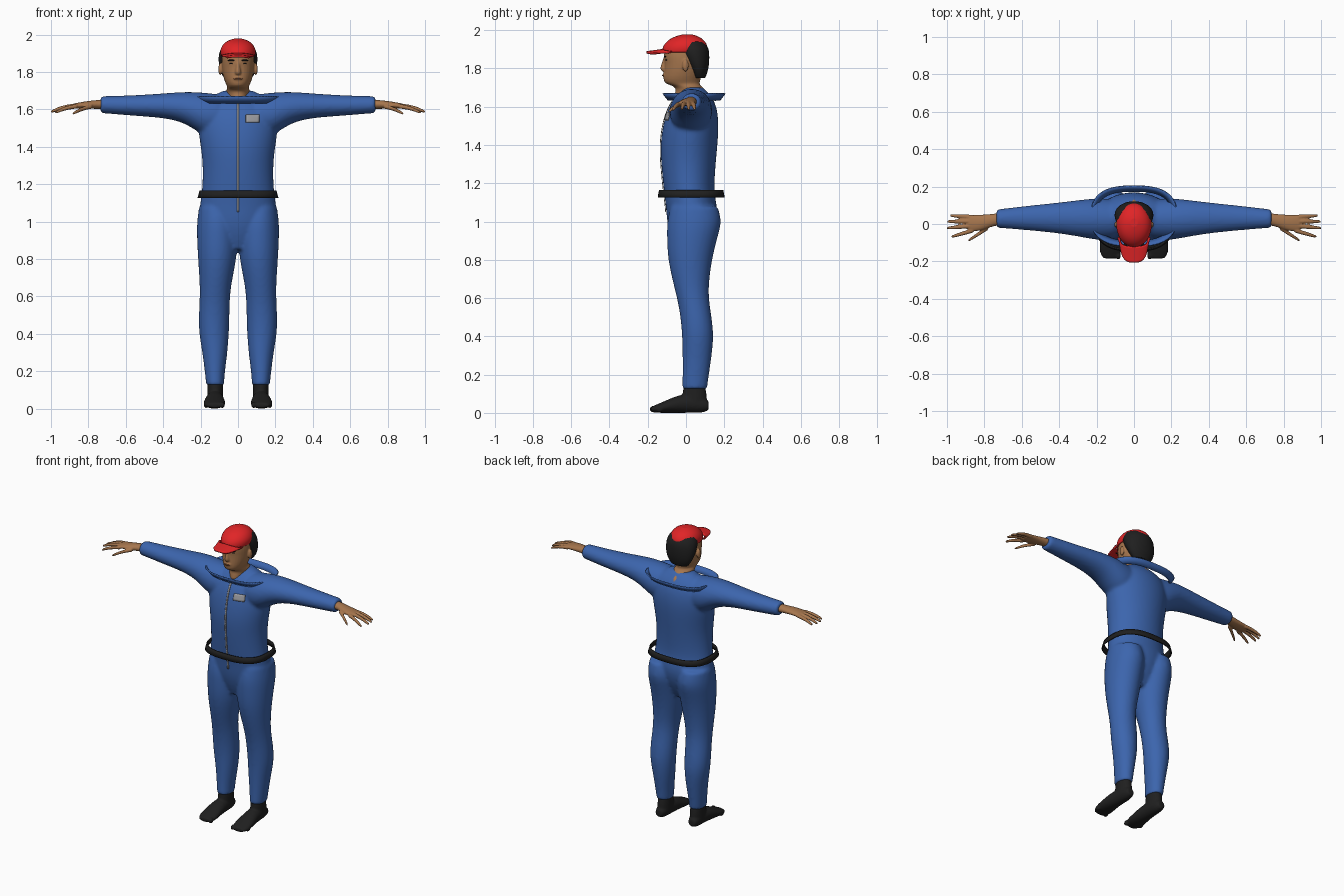
import bpy, bmesh, math
from mathutils import Vector

if "Cube" in bpy.data.objects:
    bpy.data.objects.remove(bpy.data.objects["Cube"])


def material(name, colour):
    m = bpy.data.materials.new(name)
    m.use_nodes = True
    m.diffuse_color = (*colour, 1)
    m.node_tree.nodes["Principled BSDF"].inputs["Base Color"].default_value = (*colour, 1)
    return m


BLUE = material("overall blue", (.045, .13, .42))
RED = material("cap red", (.75, .018, .02))
SKIN = material("skin", (.38, .18, .075))
BLACK = material("hair black", (.014, .014, .014))
GREY = material("badge grey", (.33, .33, .35))
LIP = material("lip brown", (.2, .07, .035))
ORDER = {"X": (1, 2, 0), "Y": (0, 2, 1), "Z": (0, 1, 2)}


def loft(bm, axis, rings, mirror=False, sides=16):
    """Skin ellipses given as (position, low a, high a, low b, high b) along an axis."""
    rings = [rings[0]] + rings + [rings[-1]]
    for side in ((1, -1) if mirror else (1,)):
        loops = []
        for t, a0, a1, b0, b1 in rings:
            loop = []
            for i in range(sides):
                ang = math.tau * i / sides
                p = Vector()
                ia, ib, it = ORDER[axis]
                p[ia] = (a0 + a1) / 2 + (a1 - a0) * .51 * math.cos(ang)
                p[ib] = (b0 + b1) / 2 + (b1 - b0) * .51 * math.sin(ang)
                p[it] = t
                p.x *= side
                loop.append(bm.verts.new(p))
            loops.append(loop)
        for low, high in zip(loops, loops[1:]):
            for i in range(sides):
                j = (i + 1) % sides
                bm.faces.new((low[i], low[j], high[j], high[i]))
        bm.faces.new(loops[0])
        bm.faces.new(loops[-1])


def blob(bm, centre, size, mirror=False):
    for side in ((1, -1) if mirror else (1,)):
        made = bmesh.ops.create_uvsphere(bm, u_segments=12, v_segments=8, radius=1)["verts"]
        for v in made:
            v.co = Vector(v.co[k] * size[k] + centre[k] for k in range(3))
            v.co.x *= side


def finish(name, bm, mat, subdiv=0, voxel=0, smooth=0, thick=0):
    bmesh.ops.recalc_face_normals(bm, faces=bm.faces)
    for f in bm.faces:
        f.smooth = True
    mesh = bpy.data.meshes.new(name)
    bm.to_mesh(mesh)
    bm.free()
    mesh.materials.append(mat)
    ob = bpy.data.objects.new(name, mesh)
    bpy.context.collection.objects.link(ob)
    if subdiv:
        ob.modifiers.new("round", "SUBSURF").levels = subdiv
        ob.modifiers["round"].render_levels = subdiv
    if voxel:
        r = ob.modifiers.new("fuse", "REMESH")
        r.mode, r.voxel_size, r.use_smooth_shade = "VOXEL", voxel, True
    if smooth:
        s = ob.modifiers.new("relax", "SMOOTH")
        s.factor, s.iterations = .5, smooth
    if thick:
        ob.modifiers.new("thickness", "SOLIDIFY").thickness = thick
    return ob


def sheet(bm, nu, nv, point, closed=False):
    """Grid of faces through point(u, v) with u, v from 0 to 1."""
    rows = [[bm.verts.new(point(i / nu, j / nv)) for i in range(nu + (not closed))]
            for j in range(nv + 1)]
    for a, b in zip(rows, rows[1:]):
        for i in range(nu):
            k = (i + 1) % len(a)
            bm.faces.new((a[i], a[k], b[k], b[i]))


# Overall: torso, legs and sleeves fused into one skin
bm = bmesh.new()
loft(bm, "Z", [(z, -w, w, f, b) for z, w, f, b in (
    (.85, .07, -.05, .09), (.92, .16, -.08, .13), (1, .2, -.1, .16), (1.08, .208, -.105, .165),
    (1.15, .192, -.115, .145), (1.3, .187, -.13, .155), (1.4, .2, -.135, .165),
    (1.5, .215, -.122, .172), (1.58, .21, -.1, .165), (1.64, .18, -.065, .145),
    (1.68, .12, -.03, .11), (1.7, .08, -.01, .09))])
loft(bm, "Z", [
    (.125, .075, .17, -.02, .11), (.2, .07, .178, -.018, .12), (.3, .056, .19, -.018, .135),
    (.42, .047, .213, -.02, .147), (.55, .045, .207, -.035, .125), (.65, .04, .203, -.06, .115),
    (.8, .007, .214, -.096, .135), (.92, 0, .22, -.1, .165), (1, 0, .22, -.1, .19),
    (1.08, .02, .208, -.08, .165)], True)
loft(bm, "X", [
    (.1, -.08, .13, 1.46, 1.68), (.18, -.09, .14, 1.45, 1.69), (.28, -.07, .13, 1.53, 1.695),
    (.4, -.05, .115, 1.555, 1.685), (.55, -.035, .1, 1.565, 1.675),
    (.735, -.02, .078, 1.58, 1.67)], True)
suit = finish("overall", bm, BLUE, 2, .01, 5)

# Socks
bm = bmesh.new()
loft(bm, "Y", [
    (-.184, .085, .165, .005, .03), (-.15, .066, .186, 0, .046), (-.1, .068, .184, 0, .066),
    (-.04, .075, .174, 0, .095), (.04, .08, .164, 0, .1), (.09, .084, .16, 0, .09),
    (.118, .1, .148, .015, .06)], True)
loft(bm, "Z", [(.04, .08, .164, -.03, .11), (.09, .08, .163, -.02, .11),
               (.14, .08, .163, -.012, .1)], True)
for n in range(5):
    blob(bm, (.083 + .022 * n, -.17 + .008 * n, .02), (.013, .022, .018), True)
finish("socks", bm, BLACK, 1, .006, 3)

# Hands: palm, then each finger from knuckle to tip
bm = bmesh.new()
loft(bm, "X", [(.7, -.005, .06, 1.6, 1.655), (.75, -.01, .055, 1.603, 1.65),
               (.8, -.03, .05, 1.603, 1.645), (.85, -.042, .05, 1.603, 1.637),
               (.885, -.036, .046, 1.603, 1.629)], True)
for root, tip in (((.78, -.02, 1.615), (.885, -.088, 1.575)), ((.86, -.034, 1.616), (.975, -.068, 1.583)),
                  ((.87, -.01, 1.619), (1, -.022, 1.587)), ((.87, .014, 1.619), (.998, .013, 1.587)),
                  ((.86, .037, 1.616), (.982, .045, 1.587))):
    root, tip = Vector(root), Vector(tip)
    rings = []
    for t, r in ((0, .013), (.35, .0125), (.7, .011), (.93, .009), (1, .006)):
        c = root.lerp(tip, t)
        arch = .008 * math.sin(math.pi * t)
        rings.append((c.x, c.y - r, c.y + r, c.z - r + arch, c.z + r + arch))
    loft(bm, "X", rings, True, 8)
finish("hands", bm, SKIN, 1, .005, 2)

# Head, neck, nose and ears
bm = bmesh.new()
loft(bm, "Z", [(z, -w, w, f, b) for z, w, f, b in (
    (1.6, .05, -.05, .14), (1.65, .055, -.068, .142), (1.685, .062, -.05, .105),
    (1.708, .062, -.06, .078), (1.718, .055, -.108, .07), (1.74, .068, -.12, .075),
    (1.78, .081, -.116, .088), (1.83, .088, -.112, .1), (1.86, .088, -.118, .1),
    (1.9, .085, -.112, .1), (1.94, .065, -.08, .08))])
loft(bm, "Z", [(1.783, -.012, .012, -.122, -.09), (1.795, -.02, .02, -.138, -.09),
               (1.82, -.011, .011, -.13, -.09), (1.855, -.01, .01, -.118, -.09)])
blob(bm, (0, -.112, 1.764), (.026, .012, .012))
blob(bm, (.095, -.003, 1.815), (.011, .018, .032), True)
finish("head", bm, SKIN, 1, .005, 2)

# Hair, brows and eyes
bm = bmesh.new()
loft(bm, "Z", [(z, -w, w, f, b) for z, w, f, b in (
    (1.75, .06, .04, .1), (1.78, .085, .025, .113), (1.82, .1, 0, .121), (1.87, .106, -.03, .123),
    (1.91, .1, -.05, .118), (1.94, .08, -.04, .095))])
finish("hair", bm, BLACK, 2)
bm = bmesh.new()
blob(bm, (.036, -.109, 1.862), (.022, .006, .004), True)
blob(bm, (.034, -.102, 1.845), (.012, .006, .004), True)
finish("brows_and_eyes", bm, BLACK)
bm = bmesh.new()
blob(bm, (0, -.121, 1.763), (.024, .006, .004))
finish("mouth", bm, LIP)

# Cap crown and curved peak
bm = bmesh.new()
loft(bm, "Z", [(z, -w, w, f, b) for z, w, f, b in (
    (1.884, .09, -.124, .1), (1.9, .095, -.125, .112), (1.925, .094, -.116, .112),
    (1.953, .077, -.088, .09), (1.97, .05, -.05, .06), (1.978, .02, -.015, .03))])
finish("cap_crown", bm, RED, 2)
bm = bmesh.new()


def peak(u, v):
    s = 2 * u - 1
    edge = math.sqrt(max(0, 1 - abs(s) ** 3))
    y = -.07 - .05 * edge - v * (.012 + .075 * edge)
    return (s * (.09 - .008 * v), y, 1.902 - .012 * s * s - .012 * v)


sheet(bm, 16, 4, peak)
finish("cap_peak", bm, RED, 1, thick=.012)


# Belt and collar: loose flared bands
def band(name, mat, cy, low, high):
    def point(u, v):
        rx, ry, z = Vector(low).lerp(Vector(high), v)
        c, s = math.cos(math.tau * u), math.sin(math.tau * u)
        return (rx * math.copysign(abs(c) ** .75, c), cy + ry * math.copysign(abs(s) ** .75, s), z)
    bm = bmesh.new()
    sheet(bm, 64, 2, point, True)
    finish(name, bm, mat, thick=.008)


band("belt", BLACK, .027, (.216, .175, 1.127), (.206, .168, 1.165))
band("collar", BLUE, .042, (.2, .13, 1.636), (.225, .158, 1.672))


# Zip and chest badge: thin plates laid on the overall
def plate(name, mat, x0, x1, z0, z1, nx, nz):
    bm = bmesh.new()
    sheet(bm, nx, nz, lambda u, v: (x0 + (x1 - x0) * u, -.4, z0 + (z1 - z0) * v))
    ob = finish(name, bm, mat)
    wrap = ob.modifiers.new("lay on", "SHRINKWRAP")
    wrap.target, wrap.wrap_method, wrap.offset = suit, "PROJECT", .006
    wrap.use_project_y = True
    ob.modifiers.new("thickness", "SOLIDIFY").thickness = .004


plate("zip", GREY, -.005, .005, 1.05, 1.63, 1, 40)
plate("chest_badge", GREY, .042, .115, 1.53, 1.572, 6, 4)
